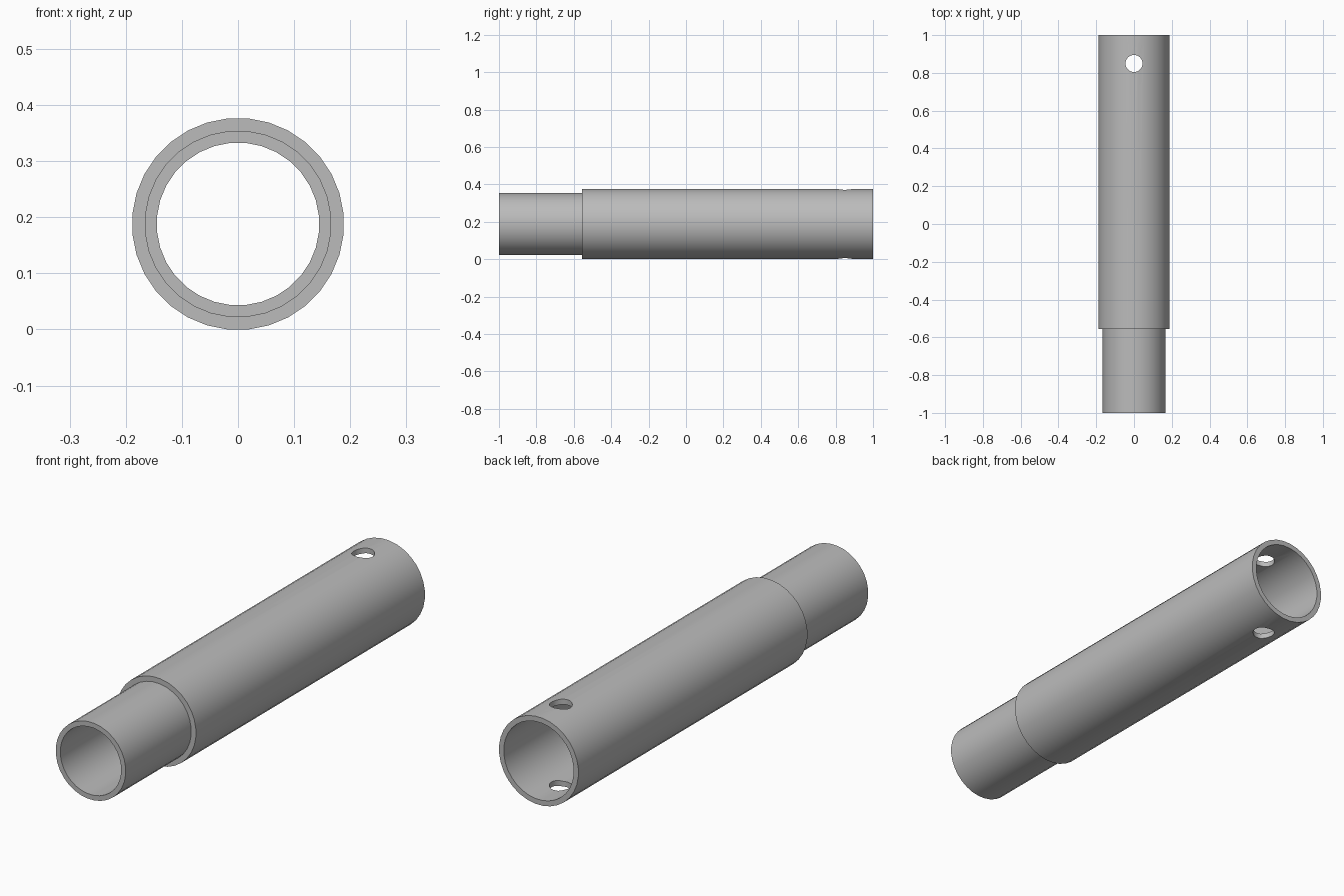
import bpy, bmesh
from math import cos, sin, pi, radians

cube = bpy.data.objects.get("Cube")
if cube:
    bpy.data.objects.remove(cube, do_unlink=True)

SIDES = 32
R_OUT, R_MID, R_IN = 0.189, 0.1665, 0.145
AXIS_Z = R_OUT * cos(pi / SIDES)

steel = bpy.data.materials.new("grey_steel")
grey = (0.5, 0.5, 0.5, 1)
steel.diffuse_color = grey
steel.use_nodes = True
steel.node_tree.nodes["Principled BSDF"].inputs["Base Color"].default_value = grey


def tube(name, outer, inner, y0, y1):
    """Open pipe along y: a rectangular wall section swept round the axis."""
    section = [(outer, y0), (outer, y1), (inner, y1), (inner, y0)]
    bm = bmesh.new()
    rings = []
    for i in range(SIDES):
        a = 2 * pi * (i + 0.5) / SIDES
        rings.append([bm.verts.new((r * cos(a), y, AXIS_Z + r * sin(a))) for r, y in section])
    for i in range(SIDES):
        a, b = rings[i], rings[(i + 1) % SIDES]
        for j in range(4):
            k = (j + 1) % 4
            bm.faces.new((a[j], a[k], b[k], b[j]))
    bmesh.ops.recalc_face_normals(bm, faces=bm.faces)
    mesh = bpy.data.meshes.new(name)
    bm.to_mesh(mesh)
    bm.free()
    mesh.materials.append(steel)
    obj = bpy.data.objects.new(name, mesh)
    bpy.context.collection.objects.link(obj)
    return obj


def activate(obj):
    bpy.ops.object.select_all(action='DESELECT')
    obj.select_set(True)
    bpy.context.view_layer.objects.active = obj


# Wide sleeve and the narrower tube fitted into its front end
sleeve = tube("outer_sleeve", R_OUT, R_MID, -0.555, 1.0)
spigot = tube("inner_tube", R_MID, R_IN, -1.0, -0.1)

# Vertical pin hole through both walls near the back end
bpy.ops.mesh.primitive_cylinder_add(vertices=32, radius=0.045, depth=1,
                                    location=(0, 0.85, AXIS_Z))
cutter = bpy.context.object
cutter.name = "pin_hole_cutter"
cutter.hide_render = True
cutter.data.materials.append(steel)

cut = sleeve.modifiers.new("pin_hole", 'BOOLEAN')
cut.operation = 'DIFFERENCE'
cut.solver = 'EXACT'
cut.object = cutter
activate(sleeve)
bpy.ops.object.modifier_apply(modifier=cut.name)
bpy.data.objects.remove(cutter, do_unlink=True)

# Smooth walls with crisp rims
for part in (sleeve, spigot):
    activate(part)
    bpy.ops.object.shade_smooth_by_angle(angle=radians(30))
